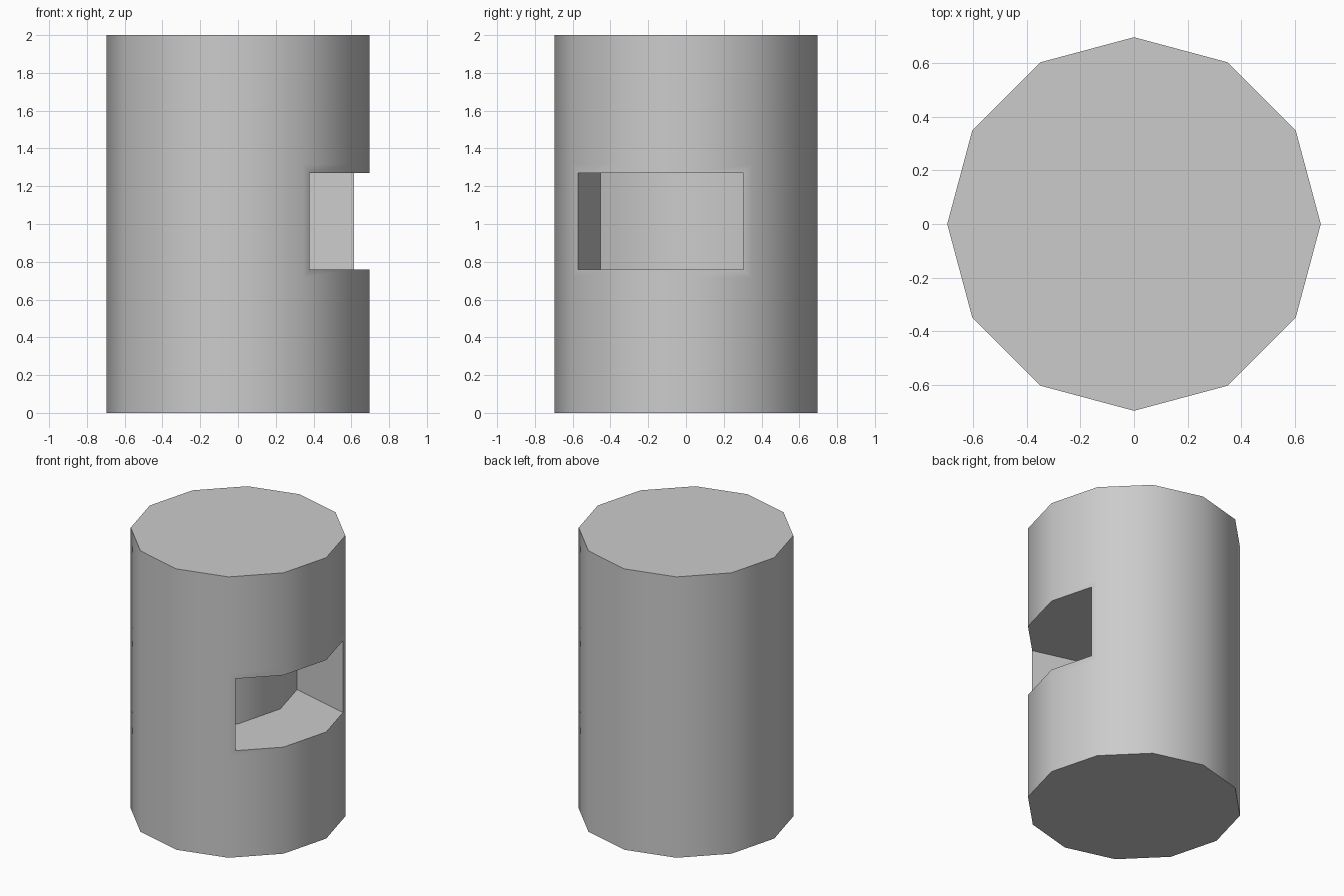
import bpy
import bmesh
import math
from mathutils import Vector

RADIUS, HEIGHT, SIDES = 0.695, 2.0, 12
SLOT_LOW, SLOT_HIGH = 0.715, 1.315
RIM, DEPTH = 0.044, 0.46

default_cube = bpy.data.objects.get("Cube")
if default_cube:
    bpy.data.objects.remove(default_cube, do_unlink=True)


def make_material(name, color):
    mat = bpy.data.materials.new(name)
    mat.use_nodes = True
    mat.diffuse_color = color
    mat.node_tree.nodes["Principled BSDF"].inputs["Base Color"].default_value = color
    return mat


# Twelve-sided drum standing on the ground
bm = bmesh.new()
bmesh.ops.create_cone(bm, cap_ends=True, segments=SIDES,
                      radius1=RADIUS, radius2=RADIUS, depth=HEIGHT)
bmesh.ops.translate(bm, verts=bm.verts, vec=(0, 0, HEIGHT / 2))

# Edge loops above and below the slot
for z in (SLOT_LOW, SLOT_HIGH):
    bmesh.ops.bisect_plane(bm, geom=bm.verts[:] + bm.edges[:] + bm.faces[:],
                           plane_co=(0, 0, z), plane_no=(0, 0, 1))

# Three neighbouring side panels form the slot
aim = math.radians(-15)
outward = Vector((math.cos(aim), math.sin(aim), 0))
bm.normal_update()
panels = [f for f in bm.faces
          if SLOT_LOW < f.calc_center_median().z < SLOT_HIGH
          and f.normal.dot(outward) > math.cos(math.radians(40))]

# Thin rim, then the recess pushed straight in
bmesh.ops.inset_region(bm, faces=panels, thickness=RIM, use_even_offset=True)
pushed = bmesh.ops.extrude_face_region(bm, geom=panels)
moved = [g for g in pushed["geom"] if isinstance(g, bmesh.types.BMVert)]
bmesh.ops.translate(bm, verts=moved, vec=-outward * DEPTH)
leftover = [f for f in panels if f.is_valid]
if leftover:
    bmesh.ops.delete(bm, geom=leftover, context="FACES")
bmesh.ops.recalc_face_normals(bm, faces=bm.faces)

mesh = bpy.data.meshes.new("slotted_drum")
bm.to_mesh(mesh)
bm.free()
mesh.materials.append(make_material("light grey", (0.6, 0.6, 0.6, 1)))
drum = bpy.data.objects.new("slotted_drum", mesh)
bpy.context.collection.objects.link(drum)

# Smooth sides with crisp caps and slot edges
bpy.ops.object.select_all(action="DESELECT")
drum.select_set(True)
bpy.context.view_layer.objects.active = drum
bpy.ops.object.shade_smooth_by_angle(angle=math.radians(40))
